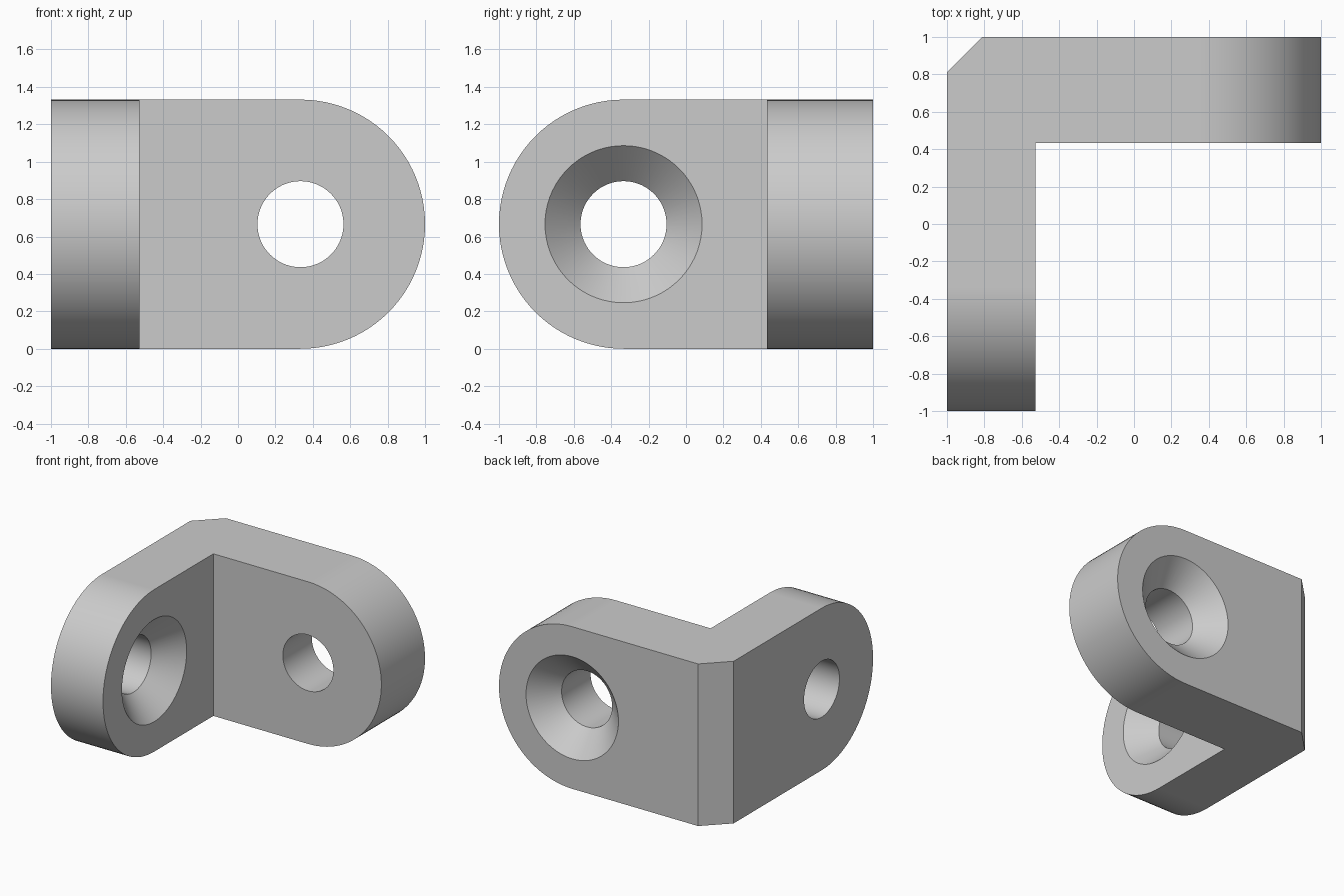
import bpy
import bmesh
from math import sin, cos, pi, radians
from mathutils import Vector, Matrix

cube = bpy.data.objects.get("Cube")
if cube:
    bpy.data.objects.remove(cube, do_unlink=True)

R = 0.666            # end radius, half the height
C = 1 - R            # distance of the hole axes from the centre
INX, INY = -0.527, 0.433   # inner faces of the side and back plates
CH = 0.19            # corner chamfer
HOLE, SINK = 0.23, 0.42
ARC = 48             # segments of each rounded end

grey = bpy.data.materials.new("plain grey")
grey.use_nodes = True
grey.diffuse_color = (0.6, 0.6, 0.6, 1)
grey.node_tree.nodes["Principled BSDF"].inputs["Base Color"].default_value = (0.6, 0.6, 0.6, 1)


def make_object(name, bm):
    bmesh.ops.remove_doubles(bm, verts=bm.verts, dist=1e-5)
    bmesh.ops.recalc_face_normals(bm, faces=bm.faces)
    mesh = bpy.data.meshes.new(name)
    bm.to_mesh(mesh)
    bm.free()
    mesh.materials.append(grey)
    obj = bpy.data.objects.new(name, mesh)
    bpy.context.collection.objects.link(obj)
    return obj


# Bracket body: an L outline with a rounded end on each plate
bm = bmesh.new()


def face(points):
    bm.faces.new([bm.verts.new(p) for p in points])


def plate(place, inner_face, outer_face, inner_end, outer_end):
    """Two flat sides and the rounded rim; place maps (along, across, z)."""
    arc = [(C + R * cos(a), R + R * sin(a))
           for a in (-pi / 2 + pi * i / ARC for i in range(ARC + 1))]
    for across, end in ((inner_face, inner_end), (outer_face, outer_end)):
        outline = [(end, 0)] + arc + [(end, 2 * R)]
        face([place(u, across, z) for u, z in outline])
    for (u0, z0), (u1, z1) in zip(arc, arc[1:]):
        face([place(u0, inner_face, z0), place(u1, inner_face, z1),
              place(u1, outer_face, z1), place(u0, outer_face, z0)])


plate(lambda u, v, z: (u, v, z), INY, 1, INX, CH - 1)       # back plate
plate(lambda u, v, z: (v, -u, z), INX, -1, -INY, CH - 1)    # side plate

# Top, bottom and corner chamfer
outline = [(C, 1), (CH - 1, 1), (-1, 1 - CH), (-1, -C),
           (INX, -C), (INX, INY), (C, INY)]
for z in (0, 2 * R):
    face([(x, y, z) for x, y in outline])
(ax, ay), (bx, by) = outline[1:3]
face([(ax, ay, 0), (bx, by, 0), (bx, by, 2 * R), (ax, ay, 2 * R)])
bracket = make_object("corner_bracket", bm)


def countersink_cutter(name, centre, direction):
    """Turned cutter: a straight hole opening at 45 degrees to the surface."""
    bm = bmesh.new()
    depth, extra = SINK - HOLE, 0.1
    profile = [(0, -1), (HOLE, -1), (HOLE, -depth),
               (SINK + extra, extra), (0, extra)]
    verts = [bm.verts.new((r, 0, z)) for r, z in profile]
    edges = [bm.edges.new(pair) for pair in zip(verts, verts[1:])]
    bmesh.ops.spin(bm, geom=verts + edges, cent=(0, 0, 0), axis=(0, 0, 1),
                   angle=2 * pi, steps=72)
    turn = Vector((0, 0, 1)).rotation_difference(Vector(direction))
    bm.transform(Matrix.Translation(centre) @ turn.to_matrix().to_4x4())
    cutter = make_object(name, bm)
    cutter.hide_render = True
    return cutter


# Screw holes: sunk from the back on one plate, from the inside on the other
cutters = [countersink_cutter("back_hole_cutter", (C, 1, R), (0, 1, 0)),
           countersink_cutter("side_hole_cutter", (INX, -C, R), (1, 0, 0))]
bpy.ops.object.select_all(action='DESELECT')
bpy.context.view_layer.objects.active = bracket
bracket.select_set(True)
for cutter in cutters:
    cut = bracket.modifiers.new(cutter.name, 'BOOLEAN')
    cut.operation = 'DIFFERENCE'
    cut.solver = 'EXACT'
    cut.object = cutter
    bpy.ops.object.modifier_apply(modifier=cut.name)
for cutter in cutters:
    bpy.data.objects.remove(cutter, do_unlink=True)

# Smooth curves with crisp edges and level flats
bpy.ops.object.shade_smooth_by_angle(angle=radians(30))
flats = bracket.modifiers.new("level_flats", 'WEIGHTED_NORMAL')
flats.keep_sharp = True
